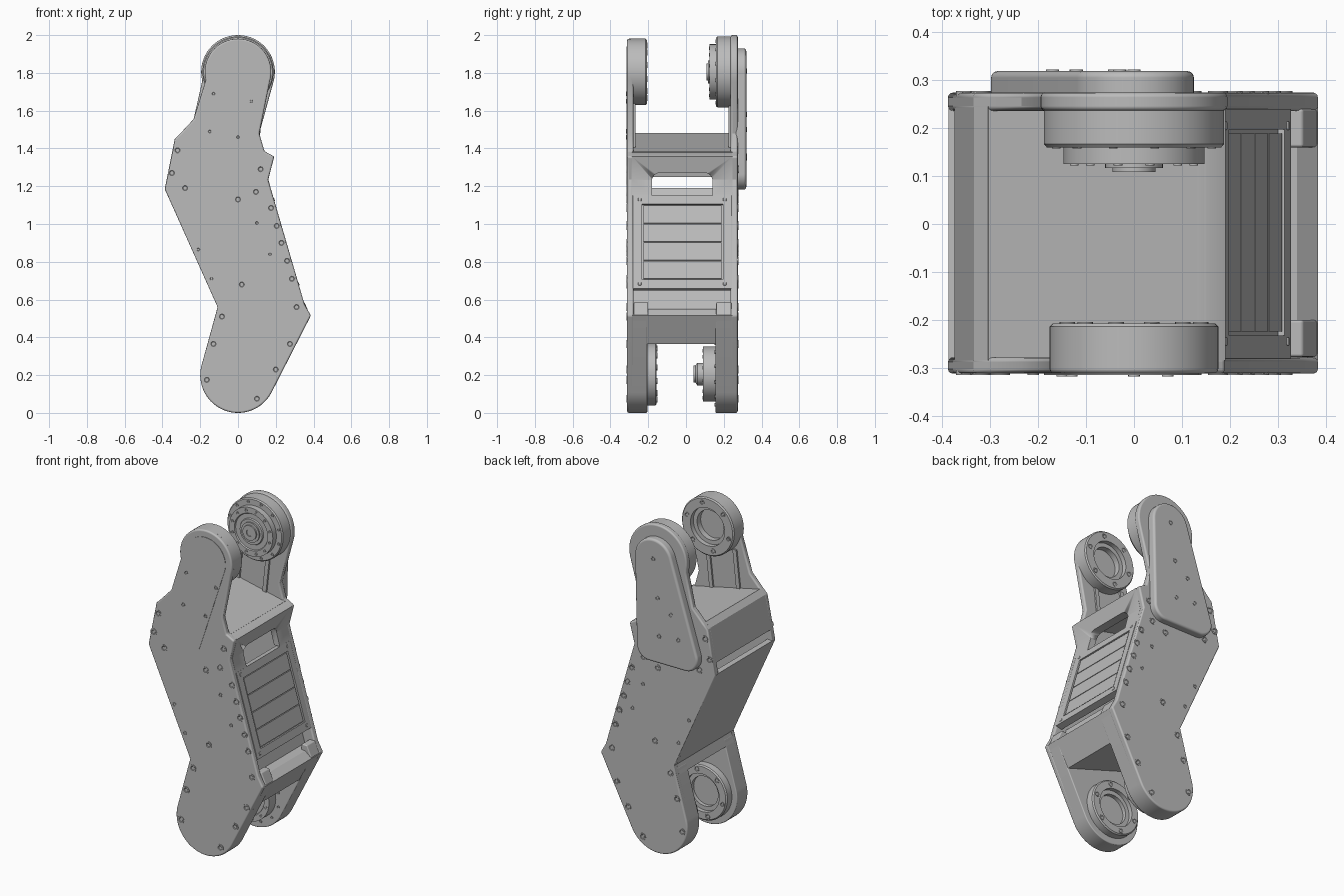
import bpy, bmesh
from math import sin, cos, pi, radians
from mathutils import Vector, geometry

if "Cube" in bpy.data.objects:
    bpy.data.objects.remove(bpy.data.objects["Cube"], do_unlink=True)

grey = bpy.data.materials.new("machined_grey")
grey.use_nodes = True
grey.diffuse_color = (0.5, 0.5, 0.5, 1)
grey.node_tree.nodes["Principled BSDF"].inputs["Base Color"].default_value = (0.5, 0.5, 0.5, 1)


def finish(name, bm, bevel=0.0):
    """Turn a bmesh into a smooth-by-angle object, with an optional bevel."""
    bmesh.ops.recalc_face_normals(bm, faces=bm.faces[:])
    mesh = bpy.data.meshes.new(name)
    bm.to_mesh(mesh)
    bm.free()
    mesh.materials.append(grey)
    obj = bpy.data.objects.new(name, mesh)
    bpy.context.collection.objects.link(obj)
    bpy.ops.object.select_all(action="DESELECT")
    obj.select_set(True)
    bpy.context.view_layer.objects.active = obj
    bpy.ops.object.shade_smooth_by_angle(angle=radians(30))
    if bevel:
        mod = obj.modifiers.new("edge_round", "BEVEL")
        mod.width, mod.segments = bevel, 3
        mod.limit_method, mod.angle_limit = "ANGLE", radians(40)
        mod.harden_normals = True
    return obj


def prism(name, outline, y0, y1, bevel=0.0):
    """Extrude an x-z outline along y."""
    bm = bmesh.new()
    face = bm.faces.new([bm.verts.new((x, y0, z)) for x, z in outline])
    new = bmesh.ops.extrude_face_region(bm, geom=[face])["geom"]
    moved = [v for v in new if isinstance(v, bmesh.types.BMVert)]
    bmesh.ops.translate(bm, verts=moved, vec=(0, y1 - y0, 0))
    return finish(name, bm, bevel)


def lathe(name, centres, profile, steps=64):
    """Spin an (r, y) profile about y axes through the x-z centres."""
    bm = bmesh.new()
    for cx, cz in centres:
        vs = [bm.verts.new((cx + r, y, cz)) for r, y in profile]
        es = [bm.edges.new(pair) for pair in zip(vs, vs[1:])]
        bmesh.ops.spin(bm, geom=vs + es, cent=(cx, 0, cz), axis=(0, 1, 0),
                       angle=2 * pi, steps=steps, use_merge=True)
    bmesh.ops.remove_doubles(bm, verts=bm.verts[:], dist=1e-5)
    return finish(name, bm)


def arc(cx, cz, r, a0, a1, n=32):
    angles = [radians(a0 + (a1 - a0) * i / n) for i in range(n + 1)]
    return [(cx + r * cos(a), cz + r * sin(a)) for a in angles]


def hull(*circles):
    pts = [p for c in circles for p in arc(*c, 0, 354, 59)]
    return [pts[i] for i in geometry.convex_hull_2d([Vector(p) for p in pts])]


def screws(name, centres, y, side, size=0.021):
    """Socket screws seated on the plane y; side is the outward y sign."""
    shape = ((0, -.01), (1, -.01), (1, .003), (.65, .003), (.5, .0005), (0, .0005))
    lathe(name, centres, [(r * size, y + side * h) for r, h in shape], 16)


def ring(cz, r, count):
    return arc(0, cz, r, 15, 375 - 360 / count, count - 1)


TOP, LOW = 1.805, 0.2
foot = arc(0, LOW, 0.2, 166, 333)


# Side plates with an upper arm and a rounded lower leg
def side_outline(r):
    right = [(.386, .515), (.352, .575), (.16, 1.235), (.192, 1.357), (.14, 1.385), (.113, 1.48)]
    left = [(-.235, 1.555), (-.305, 1.48), (-.335, 1.45), (-.388, 1.185), (-.108, .56)]
    return foot + right + arc(0, TOP, r, -16, 194) + left


prism("front_side_plate", side_outline(.176), -.312, -.278, .01)
prism("back_side_plate", side_outline(.195), .236, .274, .01)

# Thick lower leg casings
leg = foot + [(.378, .505), (.3, .55), (-.113, .54)]
prism("front_leg_casing", leg, -.3, -.205, .006)
prism("back_leg_casing", leg, .155, .262, .006)

# Bearing cups on the front, inner faces towards the back
lathe("front_upper_bearing", [(0, TOP)],
      [(0, -.29), (.176, -.29), (.176, -.214), (.169, -.207), (.115, -.207),
       (.115, -.235), (.09, -.235), (.09, -.27), (0, -.27)])
lathe("front_lower_bearing", [(0, .205)],
      [(0, -.22), (.166, -.22), (.166, -.162), (.159, -.155), (.115, -.155),
       (.115, -.18), (.09, -.18), (.09, -.203), (0, -.203)])
screws("front_upper_bearing_screws", ring(TOP, .144, 6), -.207, 1, .016)
screws("front_lower_bearing_screws", ring(.205, .14, 6), -.155, 1, .016)

# Motor hubs on the back, stepped towards the front
lathe("back_upper_motor", [(0, TOP)],
      [(0, .25), (.188, .25), (.188, .167), (.182, .16), (.147, .16), (.147, .125),
       (.112, .125), (.108, .132), (.08, .132), (.076, .125), (.06, .125),
       (.06, .117), (.045, .117), (.045, .108), (.02, .108), (.02, .114), (0, .114)])
lathe("back_lower_motor", [(0, .205)],
      [(0, .17), (.146, .17), (.146, .09), (.112, .09), (.108, .097), (.08, .097),
       (.076, .09), (.06, .09), (.06, .06), (.045, .05), (.045, .04),
       (.02, .04), (.02, .046), (0, .046)])
for label, cz, face, rim in (("upper", TOP, .125, .16), ("lower", .205, .09, .155)):
    screws("back_%s_motor_screws" % label, ring(cz, .129, 12), face, -1, .009)
    screws("back_%s_rim_screws" % label, ring(cz, .168, 12), rim, -1, .009)

# Front cover plate and back cover
prism("front_cover", hull((0, TOP, .135), (-.11, 1.288, .078)), -.3145, -.308)
prism("back_cover", hull((0, TOP, .125), (-.215, 1.265, .083), (.03, 1.265, .083)),
      .26, .319, .014)

# Hollow body walls between the plates
Y0, Y1 = -.285, .245
prism("top_wall", [(-.305, 1.48), (.15, 1.38), (.14, 1.35), (-.3, 1.45)], Y0, Y1)
prism("upper_rear_wall", [(-.304, 1.481), (-.334, 1.451), (-.374, 1.25),
                          (-.345, 1.25), (-.305, 1.44), (-.28, 1.455)], Y0, Y1)
prism("lower_rear_wall", [(-.387, 1.187), (-.108, .56), (-.08, .575), (-.355, 1.19)], Y0, Y1)
prism("lower_crossbar", [(-.125, .5), (.303, .365), (.384, .515), (.34, .55), (-.1, .578)],
      Y0, Y1)

# Upper cross frame with an arched opening
frame = prism("upper_cross_frame", [(.184, 1.15), (.161, 1.235), (.191, 1.357), (.14, 1.384),
                                    (.1, 1.384), (.12, 1.24), (.145, 1.15)], Y0, Y1)
cut = bmesh.new()
bmesh.ops.create_cube(cut, size=1)
for v in cut.verts:
    v.co = (.15 + v.co.x * .3, -.02 + v.co.y * .32, 1.17 + v.co.z * .2)
upper = [e for e in cut.edges if all(v.co.z > 1.2 for v in e.verts)
         and abs(e.verts[0].co.y - e.verts[1].co.y) < .01]
bmesh.ops.bevel(cut, geom=upper, offset=.04, segments=6, affect="EDGES", profile=.5)
cutter = finish("opening_cutter", cut)
mod = frame.modifiers.new("opening", "BOOLEAN")
mod.operation, mod.object, mod.solver = "DIFFERENCE", cutter, "EXACT"
bpy.context.view_layer.objects.active = frame
bpy.ops.object.modifier_apply(modifier="opening")
bpy.data.objects.remove(cutter, do_unlink=True)

# Sloping vent panel: t runs down the slope, o out of it
start = Vector((.16, 1.235))
down = (Vector((.352, .575)) - start).normalized()
out = Vector((-down.y, down.x))


def slab(name, t0, t1, o0, o1, y0, y1, bevel=0.0):
    corners = ((t0, o0), (t1, o0), (t1, o1), (t0, o1))
    return prism(name, [tuple(start + down * t + out * o) for t, o in corners], y0, y1, bevel)


slab("vent_base", .088, .6, -.04, -.014, Y0, Y1)
slab("vent_top_rail", .088, .135, -.02, 0, -.28, .24)
slab("vent_bottom_rail", .552, .6, -.02, 0, -.28, .24)
slab("vent_front_rail", .13, .56, -.02, 0, -.28, -.232)
slab("vent_back_rail", .13, .56, -.02, 0, .197, .24)
for i in range(4):
    t = .141 + i * .102
    slab("vent_slat_%d" % (i + 1), t, t + .097, -.02, -.004, -.224, .189)
for i, (t, y) in enumerate(((.11, -.245), (.11, .205), (.575, -.245), (.575, .205))):
    slab("vent_screw_%d" % (i + 1), t - .009, t + .009, -.01, .003, y - .009, y + .009, .004)

# Recess floor and hinge blocks below the vent
slab("recess_floor", .58, .72, -.1, -.07, Y0, Y1)
for side, y0, y1 in (("front", -.277, -.2), ("back", .16, .24)):
    prism(side + "_hinge_block", [(.383, .515), (.352, .585), (.315, .585), (.31, .53)],
          y0, y1, .006)

# Stiffening rails inside the two arms
for side, y0, y1 in (("front", -.285, -.268), ("back", .225, .24)):
    for x in (-.13, .055):
        prism("%s_arm_rail" % side, [(x - .05, 1.4), (x - .025, 1.4),
                                     (x + .005, 1.68), (x - .02, 1.68)], y0, y1)

# Side plate screws
shoulder = [(-.32, 1.39), (-.35, 1.27), (-.28, 1.19), (.12, 1.29)]
edge = [(0, 1.13), (.095, 1.17), (.175, 1.085), (.205, .99), (.23, .9), (.26, .805),
        (.285, .71), (.31, .56), (.275, .365), (.2, .23), (.1, .075), (-.165, .175),
        (-.13, .365), (-.085, .51), (.02, .68)]
small = [(-.21, .865), (-.14, .71), (.1, 1.005), (.17, .84)]
for side, y, s in (("front", -.312, -1), ("back", .274, 1)):
    screws(side + "_plate_screws", shoulder + edge, y, s)
    screws(side + "_small_screws", small, y, s, .012)
screws("front_cover_screws", [(-.13, 1.69), (.07, 1.65), (-.15, 1.49), (0, 1.46)],
       -.3145, -1, .012)
screws("back_cover_screws", [(0, 1.81), (-.03, 1.58), (-.12, 1.5), (-.04, 1.35), (-.17, 1.36)],
       .319, 1, .014)
